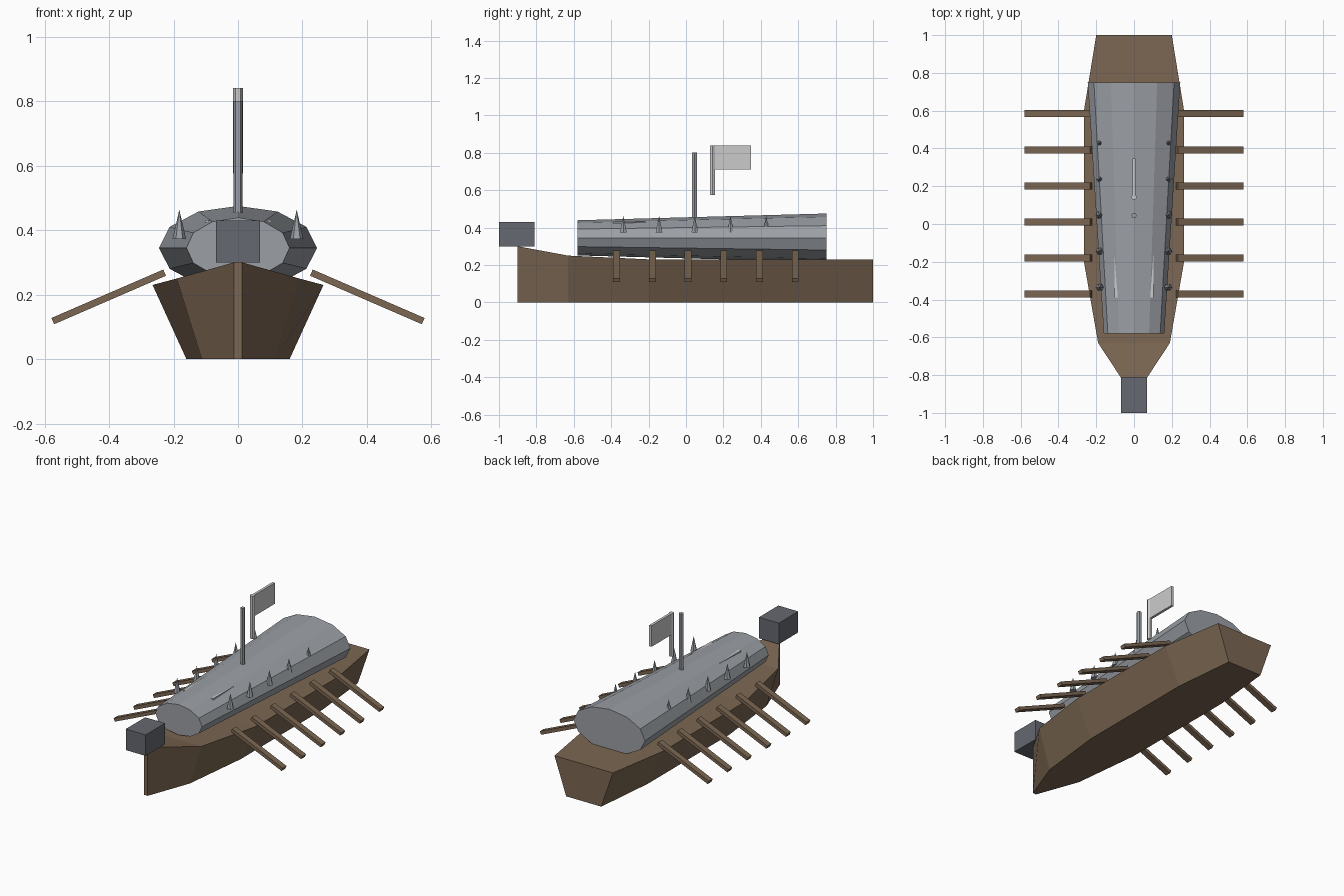
import bpy, bmesh, math
from mathutils import Matrix

if "Cube" in bpy.data.objects:
    bpy.data.objects.remove(bpy.data.objects["Cube"])


def material(name, rgb):
    m = bpy.data.materials.new(name)
    m.diffuse_color = (*rgb, 1)
    m.use_nodes = True
    m.node_tree.nodes["Principled BSDF"].inputs["Base Color"].default_value = m.diffuse_color
    return m


WOOD = material("wood", (0.20, 0.135, 0.085))
IRON = material("iron_plate", (0.33, 0.35, 0.38))
DARK = material("dark_iron", (0.13, 0.14, 0.16))
PALE = material("pale_cloth", (0.60, 0.60, 0.59))


def finish(name, bm, mat):
    bmesh.ops.recalc_face_normals(bm, faces=bm.faces)
    mesh = bpy.data.meshes.new(name)
    bm.to_mesh(mesh)
    bm.free()
    mesh.materials.append(mat)
    ob = bpy.data.objects.new(name, mesh)
    bpy.context.collection.objects.link(ob)
    return ob


def loft(name, sections, mat):
    """Skin closed rings of equal length and cap both ends."""
    bm = bmesh.new()
    rings = [[bm.verts.new(p) for p in s] for s in sections]
    n = len(rings[0])
    for a, b in zip(rings, rings[1:]):
        for i in range(n):
            j = (i + 1) % n
            bm.faces.new((a[i], a[j], b[j], b[i]))
    bm.faces.new(rings[0])
    bm.faces.new(rings[-1])
    return finish(name, bm, mat)


def box(name, lo, hi, mat):
    size = [h - l for l, h in zip(lo, hi)]
    mid = [(h + l) / 2 for l, h in zip(lo, hi)]
    bm = bmesh.new()
    bmesh.ops.create_cube(bm, size=1, matrix=Matrix.Translation(mid) @ Matrix.Diagonal((*size, 1)))
    return finish(name, bm, mat)


def cone(name, x, y, z0, z1, r0, r1, sides, mat):
    bm = bmesh.new()
    place = Matrix.Translation((x, y, (z0 + z1) / 2)) @ Matrix.Rotation(math.pi / 6, 4, 'Z')
    bmesh.ops.create_cone(bm, cap_ends=True, segments=sides, radius1=r0, radius2=r1,
                          depth=z1 - z0, matrix=place)
    return finish(name, bm, mat)


# Hull: y, half width at deck, half width at keel, deck height
stations = [(-0.90, 0.012, 0.012, 0.30), (-0.63, 0.19, 0.112, 0.25),
            (-0.20, 0.265, 0.16, 0.23), (0.60, 0.265, 0.16, 0.23),
            (1.00, 0.20, 0.12, 0.23)]
loft("hull", [[(-b, y, 0), (b, y, 0), (t, y, z), (-t, y, z)] for y, t, b, z in stations], WOOD)


# Armoured roof: twelve-sided oval, wider towards the stern
def oval(y, rx, rz, n=12):
    return [(rx * math.cos(i * math.tau / n), y, 0.345 + rz * math.sin(i * math.tau / n))
            for i in range(n)]


loft("armoured_roof", [oval(-0.58, 0.16, 0.094), oval(0.75, 0.245, 0.13)], IRON)

# Roof hatch, mostly sunk into the roof
box("roof_hatch", (-0.103, -0.39, 0.38), (0.103, 0.0, 0.431), PALE)

# Bow block
box("bow_block", (-0.068, -1.0, 0.30), (0.068, -0.81, 0.43), DARK)

# Oars and roof spikes on both sides
for side, label in ((1, "right"), (-1, "left")):
    for i in range(6):
        y = -0.371 + i * 0.191
        bm = bmesh.new()
        tilt = math.atan2(0.153, 0.353)
        place = (Matrix.Translation((side * 0.401, y, 0.193))
                 @ Matrix.Rotation(side * tilt, 4, 'Y')
                 @ Matrix.Diagonal((0.378, 0.037, 0.021, 1)))
        bmesh.ops.create_cube(bm, size=1, matrix=place)
        finish(f"oar_{label}_{i + 1}", bm, WOOD)
    for i in range(5):
        cone(f"roof_spike_{label}_{i + 1}", side * 0.182, -0.335 + i * 0.191,
             0.373, 0.463, 0.021, 0, 6, IRON)

# Mast, flag pole and flag
cone("mast", 0, 0.045, 0.42, 0.80, 0.0145, 0.0145, 6, IRON)
cone("flag_pole", 0, 0.142, 0.575, 0.84, 0.0155, 0.0155, 6, PALE)
box("flag", (-0.008, 0.142, 0.71), (0.008, 0.348, 0.84), PALE)
